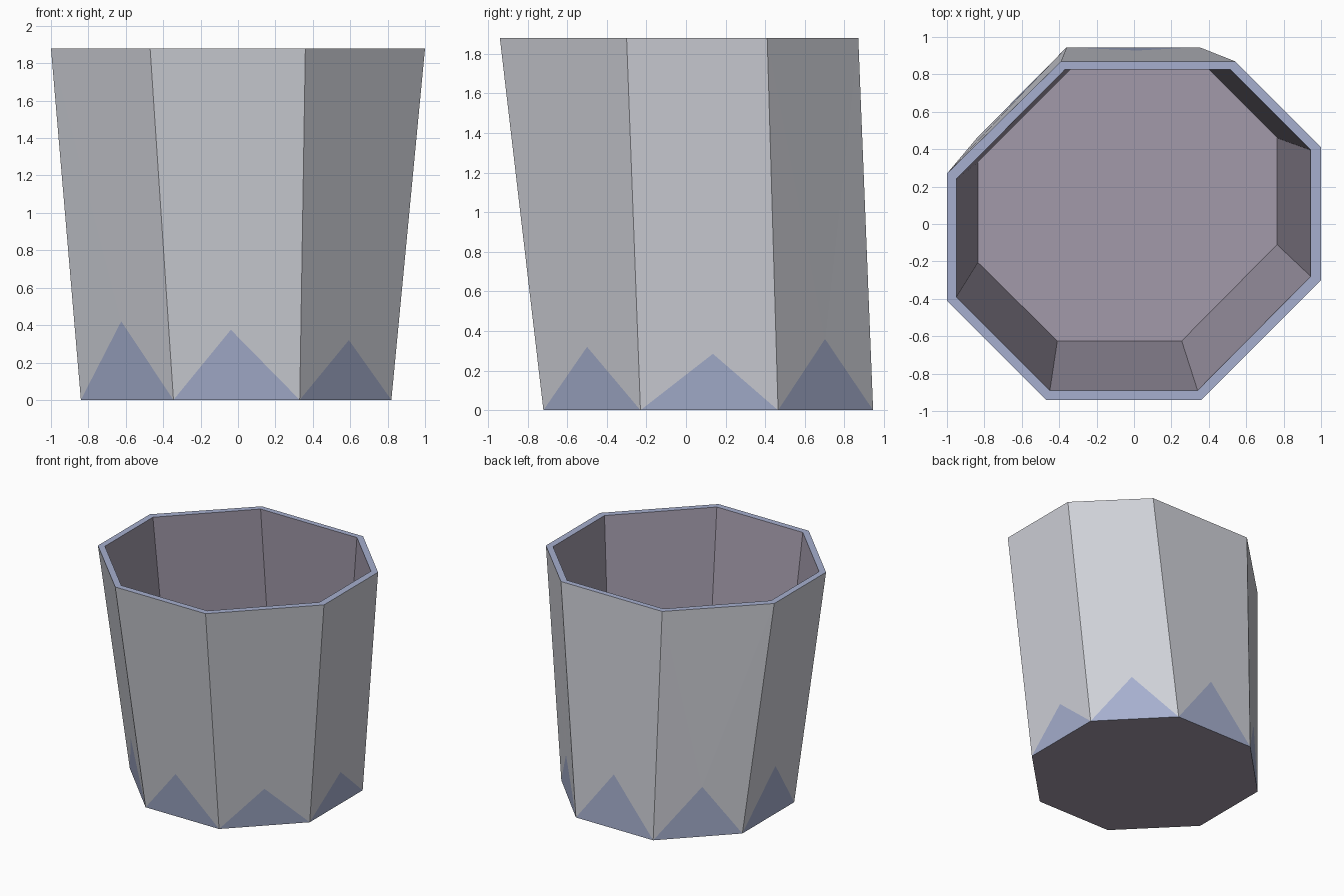
import bpy, bmesh
from mathutils import Vector

if "Cube" in bpy.data.objects:
    bpy.data.objects.remove(bpy.data.objects["Cube"])

H, FLOOR = 1.88, 0.06


def material(name, color):
    m = bpy.data.materials.new(name)
    m.diffuse_color = (*color, 1)
    m.use_nodes = True
    m.node_tree.nodes["Principled BSDF"].inputs["Base Color"].default_value = m.diffuse_color
    return m


# octagon cross-sections, starting at the front-left corner, counter-clockwise
outer_base = [(-.345, -.72), (.33, -.72), (.82, -.23), (.82, .465),
              (.35, .945), (-.36, .945), (-.84, .46), (-.84, -.22)]
outer_top = [(-.47, -.94), (.36, -.94), (1, -.30), (1, .41),
             (.54, .87), (-.39, .87), (-1, .27), (-1, -.41)]
inner_top = [(-.45, -.89), (.34, -.89), (.945, -.28), (.945, .395),
             (.515, .825), (-.37, .825), (-.95, .24), (-.95, -.39)]
inner_floor = [(-.41, -.625), (.255, -.625), (.765, -.11), (.765, .46),
               (.345, .88), (-.285, .88), (-.835, .33), (-.835, -.205)]

# peak of the painted triangle on each side: height, position along the side
peaks = [(.375, .47), (.32, .5), (.285, .54), (.36, .52),
         (.44, .5), (.41, .5), (.425, .5), (.42, .5)]

bm = bmesh.new()


def ring(points, z):
    return [bm.verts.new((x, y, z)) for x, y in points]


def face(verts, slot):
    f = bm.faces.new(verts)
    f.material_index = slot


base, top = ring(outer_base, 0), ring(outer_top, H)
lip, floor = ring(inner_top, H), ring(inner_floor, FLOOR)

GREY, BLUE, MAUVE = 0, 1, 2
for i, (height, u) in enumerate(peaks):
    j = (i + 1) % 8
    low = base[i].co.lerp(base[j].co, u)
    high = top[i].co.lerp(top[j].co, u)
    apex = bm.verts.new(low.lerp(high, height / H))
    # painted triangle and the plain wall around it
    face([base[i], base[j], apex], BLUE)
    face([base[i], apex, top[i]], GREY)
    face([apex, top[j], top[i]], GREY)
    face([apex, base[j], top[j]], GREY)
    # rim and inner wall
    face([top[i], top[j], lip[j], lip[i]], BLUE)
    face([lip[i], lip[j], floor[j], floor[i]], MAUVE)

# inside floor and underside
face(floor, MAUVE)
face(base[::-1], MAUVE)

mesh = bpy.data.meshes.new("faceted_cup")
bm.normal_update()
bm.to_mesh(mesh)
bm.free()
for m in (material("wall_grey", (.62, .63, .68)),
          material("trim_blue", (.38, .43, .62)),
          material("inside_mauve", (.36, .32, .40))):
    mesh.materials.append(m)
cup = bpy.data.objects.new("faceted_cup", mesh)
bpy.context.collection.objects.link(cup)
